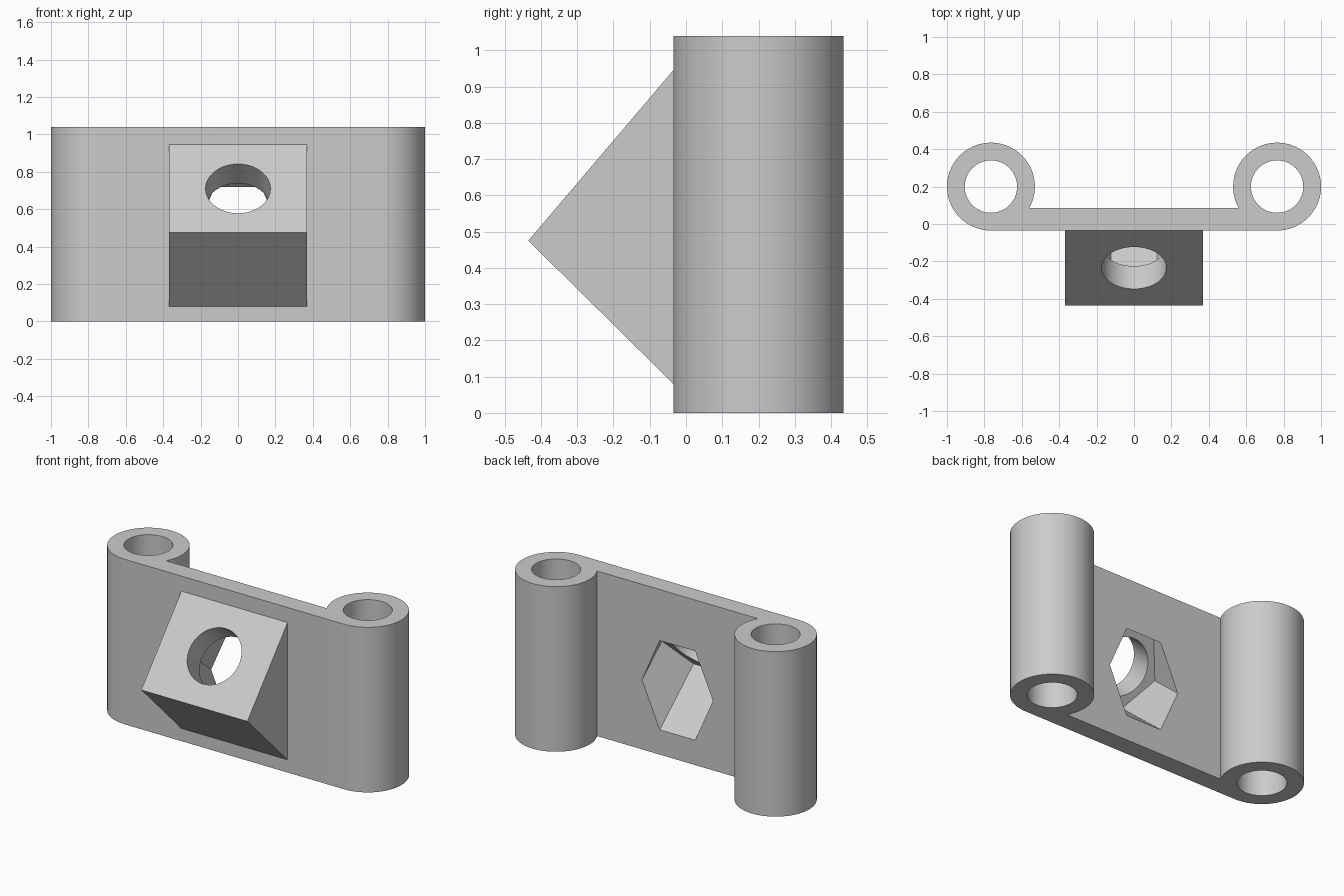
import bpy, bmesh, math
from mathutils import Matrix, Vector

if "Cube" in bpy.data.objects:
    bpy.data.objects.remove(bpy.data.objects["Cube"])

H = 1.04                        # overall height
SX, SY, R = 0.765, 0.20, 0.235  # sleeve centre and outer radius
BORE = 0.14
FRONT, BACK = -0.035, 0.085     # plate faces

grey = bpy.data.materials.new("light grey")
grey.diffuse_color = (0.6, 0.6, 0.6, 1)
grey.use_nodes = True
grey.node_tree.nodes["Principled BSDF"].inputs["Base Color"].default_value = grey.diffuse_color


def prism(name, points, offset):
    """Extrude a closed loop of points along offset."""
    bm = bmesh.new()
    face = bm.faces.new([bm.verts.new(p) for p in points])
    new = bmesh.ops.extrude_face_region(bm, geom=[face])["geom"]
    bmesh.ops.translate(bm, vec=offset,
                        verts=[g for g in new if isinstance(g, bmesh.types.BMVert)])
    if not any(f is face for f in bm.faces):
        bm.faces.new([bm.verts[i] for i in range(len(points))])
    # close the starting cap if the extrusion left it open
    rim = [e for e in bm.edges if e.is_boundary]
    if rim:
        bmesh.ops.holes_fill(bm, edges=rim)
    bmesh.ops.recalc_face_normals(bm, faces=bm.faces)
    mesh = bpy.data.meshes.new(name)
    bm.to_mesh(mesh)
    bm.free()
    mesh.materials.append(grey)
    obj = bpy.data.objects.new(name, mesh)
    bpy.context.collection.objects.link(obj)
    return obj


def ring(radius, sides, matrix):
    return [matrix @ Vector((radius * math.cos(2 * math.pi * i / sides),
                             radius * math.sin(2 * math.pi * i / sides), 0))
            for i in range(sides)]


def combine(target, other, operation):
    """Apply a boolean and discard the helper."""
    mod = target.modifiers.new(operation, 'BOOLEAN')
    mod.operation, mod.solver, mod.object = operation, 'EXACT', other
    bpy.context.view_layer.objects.active = target
    bpy.ops.object.modifier_apply(modifier=mod.name)
    bpy.data.objects.remove(other)


# Plate and both sleeves as one outline
a0, a1, steps = -math.pi / 2, math.pi + math.asin((SY - BACK) / R), 60
right = []
for i in range(steps + 1):
    a = a0 + (a1 - a0) * i / steps
    right.append(Vector((SX + R * math.cos(a), SY + R * math.sin(a), 0)))
left = [Vector((-p.x, p.y, 0)) for p in reversed(right)]
bracket = prism("bracket", right + left, Vector((0, 0, H)))

# Sleeve bores
for side in (-1, 1):
    base = Matrix.Translation((side * SX, SY, -0.1))
    combine(bracket, prism("bore_cutter", ring(BORE, 64, base), Vector((0, 0, H + 0.2))),
            'DIFFERENCE')

# Wedge block on the front, sunk slightly into the plate
profile = [(FRONT, 0.945), (-0.435, 0.475), (FRONT, 0.08), (0.02, 0.08), (0.02, 0.945)]
wedge = prism("wedge", [Vector((-0.37, y, z)) for y, z in profile], Vector((0.74, 0, 0)))
combine(bracket, wedge, 'UNION')

# Slanted bolt hole and hexagonal nut pocket, square to the upper wedge face
axis = Vector((0, 0.47, -0.40)).normalized()
across = Vector((1, 0, 0))
up = axis.cross(across)
mouth = Vector((0, -0.235, 0.71))


def slanted(depth):
    m = Matrix((across, up, axis)).transposed().to_4x4()
    m.translation = mouth + axis * depth
    return m


combine(bracket, prism("bolt_cutter", ring(0.173, 64, slanted(-0.2)), axis * 0.5),
        'DIFFERENCE')
combine(bracket, prism("nut_cutter", ring(0.247, 6, slanted(0.16)), axis * 0.7),
        'DIFFERENCE')

# Smooth sleeves and holes, crisp edges elsewhere
bpy.ops.object.select_all(action='DESELECT')
bracket.select_set(True)
bpy.context.view_layer.objects.active = bracket
bpy.ops.object.shade_smooth_by_angle(angle=math.radians(30))
